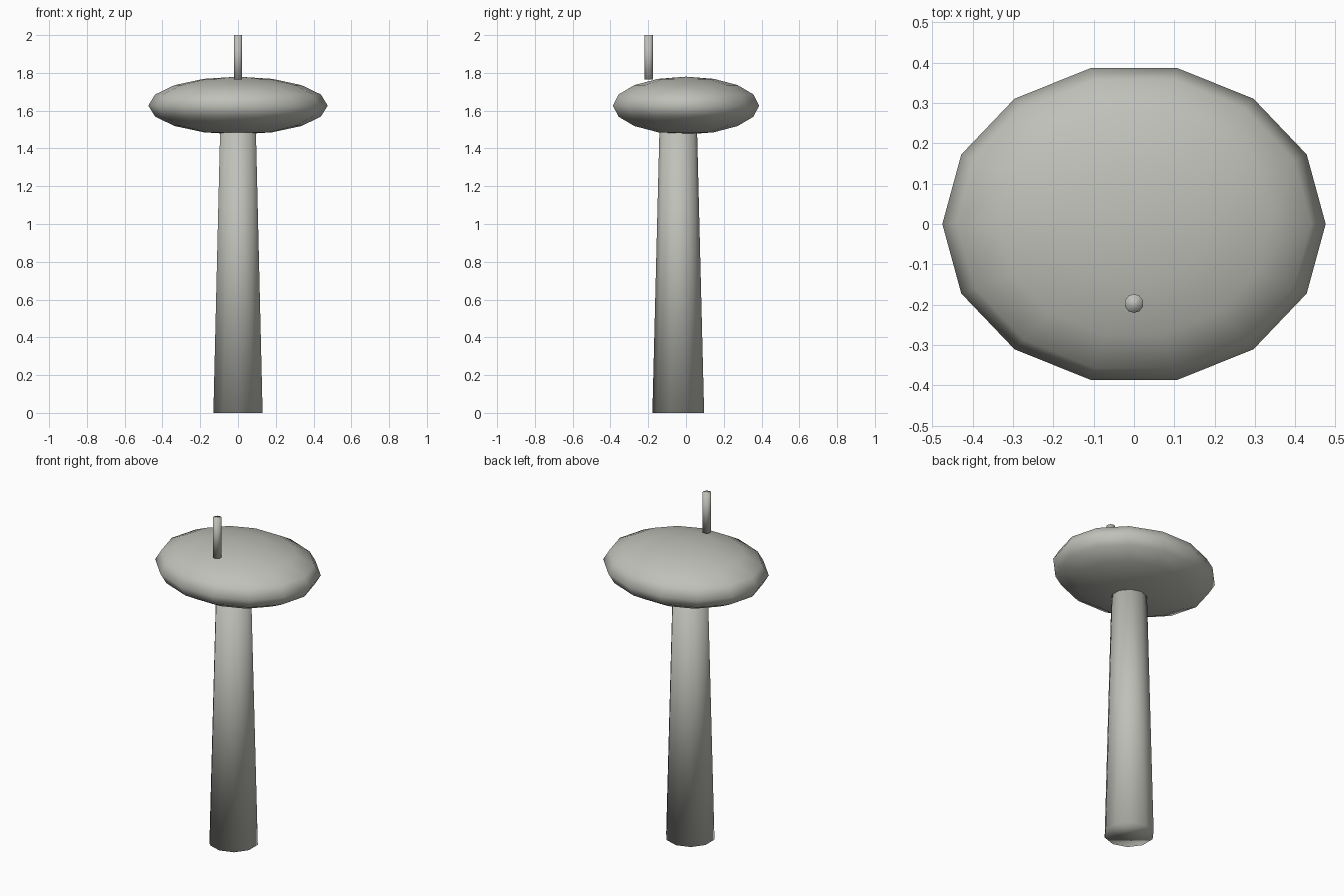
import bpy
from math import pi

if "Cube" in bpy.data.objects:
    bpy.data.objects.remove(bpy.data.objects["Cube"], do_unlink=True)

COLOUR = (0.53, 0.53, 0.49, 1.0)
grey = bpy.data.materials.new("warm_grey")
grey.use_nodes = True
grey.diffuse_color = COLOUR
grey.node_tree.nodes["Principled BSDF"].inputs["Base Color"].default_value = COLOUR


def finish(name):
    """Name, smooth and colour the newest part."""
    part = bpy.context.object
    part.name = part.data.name = name
    bpy.ops.object.transform_apply(location=False, rotation=True, scale=True)
    bpy.ops.object.shade_smooth()
    part.data.materials.append(grey)
    return part


def add_post(name, y, bottom, top, radius_bottom, radius_top):
    """Ten-sided upright post, smoothed over its rims."""
    bpy.ops.mesh.primitive_cone_add(
        vertices=10, radius1=radius_bottom, radius2=radius_top,
        depth=top - bottom, location=(0, y, (top + bottom) / 2))
    return finish(name)


# Tapered stem, set slightly forward and running up into the cap
add_post("stem", -0.041, 0.0, 1.6, 0.137, 0.097)

# Flattened oval cap, with a vertex on the front-back axis
bpy.ops.mesh.primitive_uv_sphere_add(
    segments=14, ring_count=8, radius=1, location=(0, 0, 1.627), rotation=(0, 0, pi / 2))
bpy.context.object.scale = (0.397, 0.475, 0.153)
cap = finish("cap")

# Thin pin standing at the front of the cap
add_post("pin", -0.197, 1.765, 2.0, 0.0235, 0.0235)
